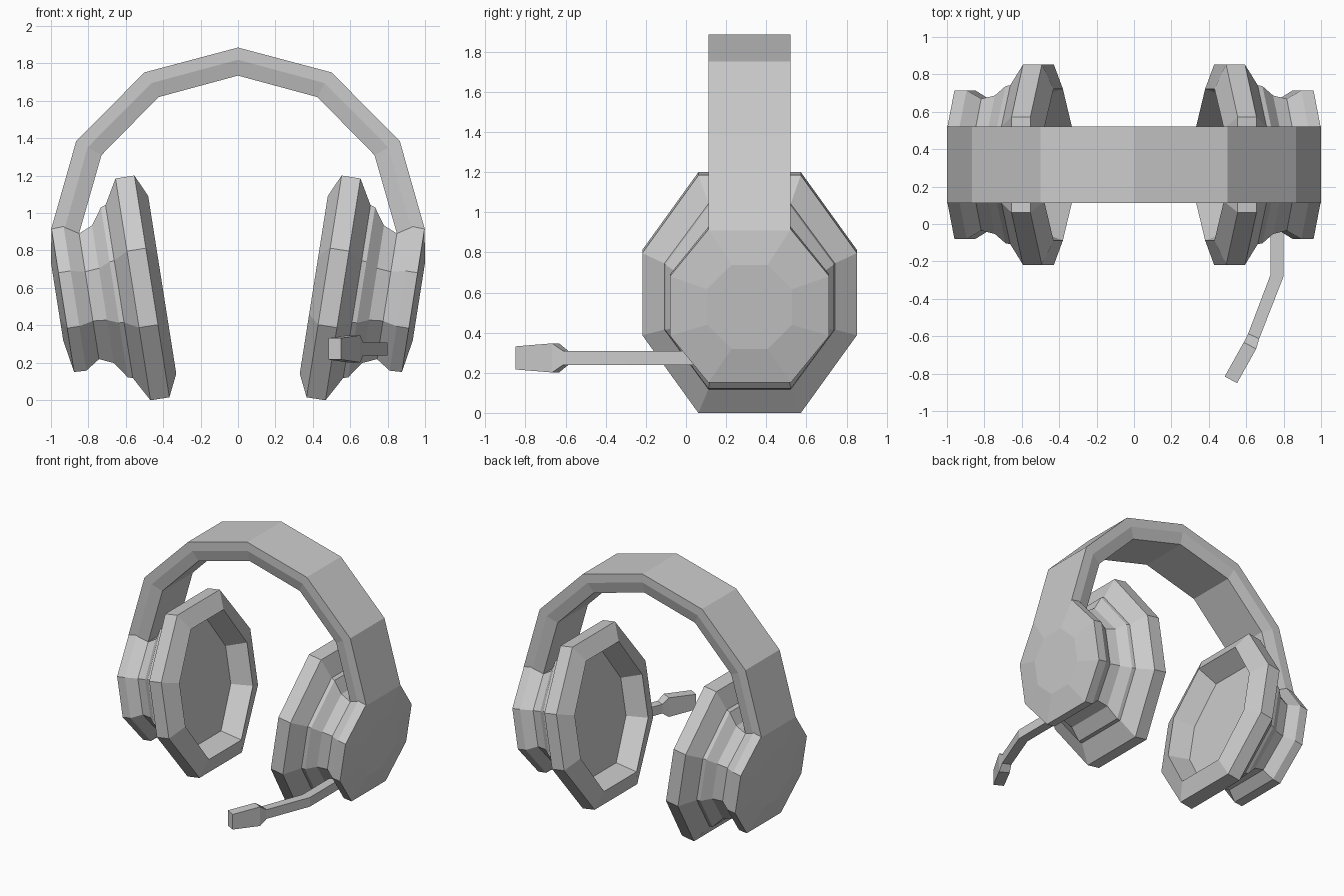
import bpy, bmesh
from mathutils import Vector

if "Cube" in bpy.data.objects:
    bpy.data.objects.remove(bpy.data.objects["Cube"])

YC = 0.317                                   # middle of the band and cups in y
UP = Vector((0.156, 0, 0.988))               # tilted cup plane
OUT = Vector((0.988, 0, -0.156))             # cup axis, pointing outwards


def loft(name, rings, cap_start=True, cap_end=True, mirror=False):
    """Skin a list of equal-length closed rings into a flat-shaded object."""
    bm = bmesh.new()
    rows = [[bm.verts.new(p) for p in ring] for ring in rings]
    n = len(rows[0])
    for a, b in zip(rows, rows[1:]):
        for i in range(n):
            j = (i + 1) % n
            bm.faces.new((a[i], a[j], b[j], b[i]))
    if cap_start:
        bm.faces.new(rows[0][::-1])
    if cap_end:
        bm.faces.new(rows[-1])
    bmesh.ops.recalc_face_normals(bm, faces=bm.faces)
    mesh = bpy.data.meshes.new(name)
    bm.to_mesh(mesh)
    bm.free()
    obj = bpy.data.objects.new(name, mesh)
    bpy.context.collection.objects.link(obj)
    if mirror:
        obj.modifiers.new("Mirror", 'MIRROR').use_axis[0] = True
    return obj


def octagon(s, ry, fy, rt, ft):
    """Stretched octagon at distance s on the cup axis: half sizes and half flats."""
    quarter = [(fy, rt), (ry, ft), (ry, -ft), (fy, -rt)]
    pts = quarter + [(-y, -t) for y, t in quarter]
    return [OUT * s + UP * (0.672 + t) + Vector((0, YC + y, 0)) for y, t in pts]


# Ear cushions: recessed floor, lip, wide rim, back slope
loft("ear_cushion", [octagon(*r) for r in (
    (0.45, 0.35, 0.17, 0.42, 0.14),
    (0.304, 0.405, 0.195, 0.481, 0.16),
    (0.36, 0.535, 0.255, 0.60, 0.207),
    (0.462, 0.535, 0.255, 0.60, 0.207),
    (0.537, 0.425, 0.205, 0.468, 0.167))], cap_end=False, mirror=True)

# Ear cup housings: collar, narrow neck, outer shell, shallow dome
loft("ear_cup", [octagon(*r) for r in (
    (0.537, 0.425, 0.205, 0.468, 0.167),
    (0.563, 0.42, 0.205, 0.460, 0.165),
    (0.625, 0.37, 0.19, 0.372, 0.14),
    (0.70, 0.352, 0.182, 0.34, 0.133),
    (0.776, 0.397, 0.205, 0.390, 0.15),
    (0.842, 0.397, 0.205, 0.387, 0.15),
    (0.873, 0.212, 0.09, 0.212, 0.09))], cap_start=False, mirror=True)

# Headband: outer, middle and inner edge of the section at each bend
bends = [((1.0, 0.91), (0.93, 0.905), (0.85, 0.89)),
         ((0.865, 1.385), (0.805, 1.35), (0.73, 1.31)),
         ((0.5, 1.752), (0.462, 1.695), (0.425, 1.62)),
         ((0.0, 1.885), (0.0, 1.82), (0.0, 1.735))]
bends += [tuple((-x, z) for x, z in b) for b in bends[-2::-1]]
band = []
for outer, mid, inner in bends:
    half = [(outer, 0.205), (mid, 0.205), (inner, 0.182)]
    band.append([(p[0], YC - w, p[1]) for p, w in half]
                + [(p[0], YC + w, p[1]) for p, w in half[::-1]])
loft("headband", band, cap_start=False, cap_end=False)

# Microphone boom: plan position, width direction, width, height
boom = []
for x, y, dx, dy, w, h in ((0.765, 0.10, 1, 0, 0.07, 0.07),
                           (0.765, -0.275, 0.98, -0.15, 0.07, 0.07),
                           (0.640, -0.60, 0.91, -0.40, 0.065, 0.07),
                           (0.620, -0.65, 0.88, -0.47, 0.075, 0.145),
                           (0.518, -0.833, 0.88, -0.47, 0.075, 0.115)):
    c, d = Vector((x, y, 0.274)), Vector((dx, dy, 0)).normalized() * w / 2
    k = Vector((0, 0, h / 2))
    boom.append([c - d - k, c + d - k, c + d + k, c - d + k])
loft("microphone_boom", boom)
